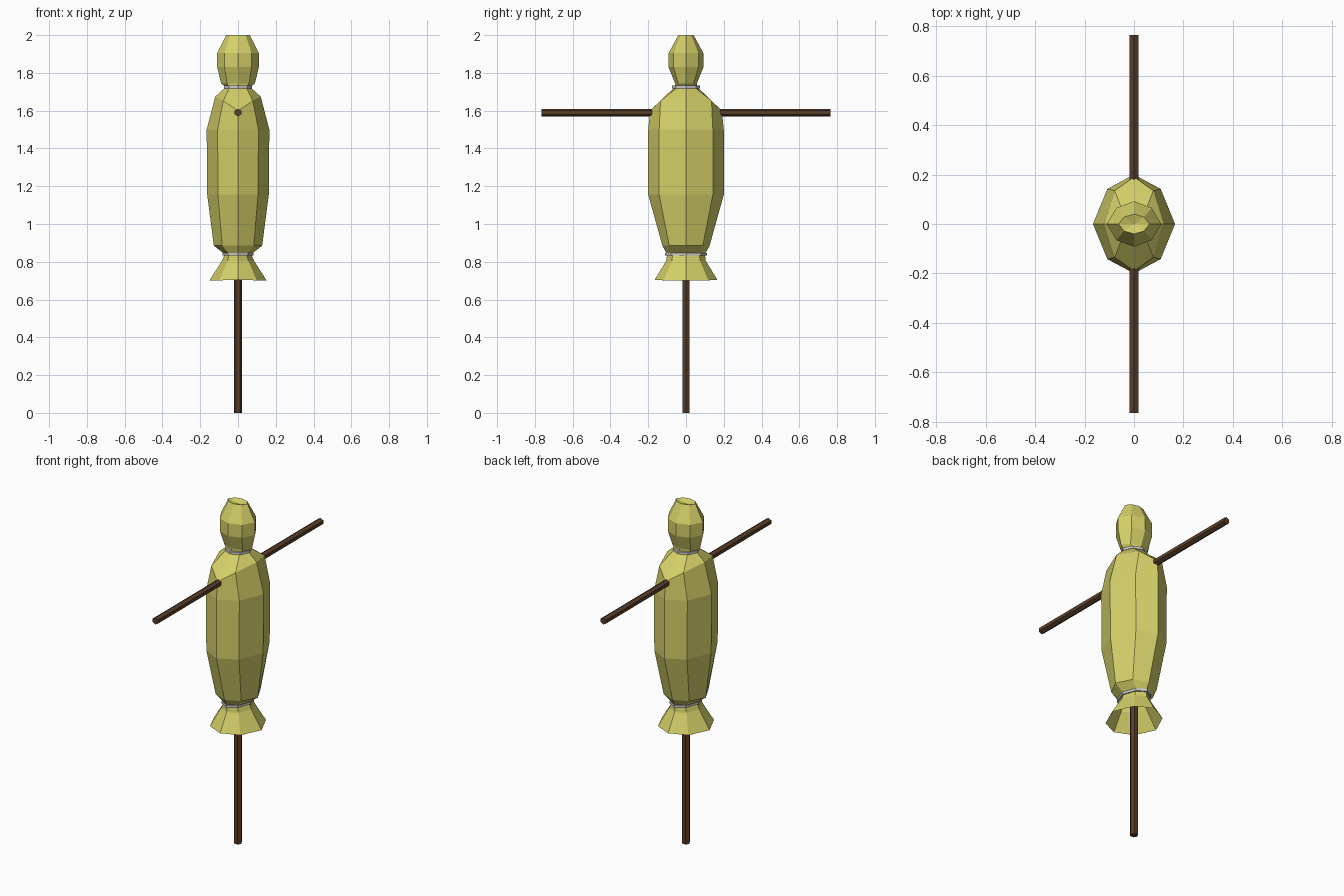
import bpy, bmesh, math
from mathutils import Matrix

if "Cube" in bpy.data.objects:
    bpy.data.objects.remove(bpy.data.objects["Cube"])


def material(name, rgb):
    m = bpy.data.materials.new(name)
    m.diffuse_color = (*rgb, 1)
    m.use_nodes = True
    m.node_tree.nodes["Principled BSDF"].inputs["Base Color"].default_value = m.diffuse_color
    return m


cloth = material("straw_cloth", (0.66, 0.63, 0.14))
wood = material("dark_wood", (0.10, 0.05, 0.023))


def finish(name, bm, mat=None):
    me = bpy.data.meshes.new(name)
    bm.to_mesh(me)
    bm.free()
    ob = bpy.data.objects.new(name, me)
    bpy.context.collection.objects.link(ob)
    if mat:
        me.materials.append(mat)
    return ob


def loft(name, rows, mat=None, dent=None, closed=False):
    """Eight-sided rings; row = (x half, y half, z at the sides, z at front/back)."""
    bm = bmesh.new()
    rings = []
    for rx, ry, zs, zf in rows:
        ring = []
        for i in range(8):
            a = i * math.pi / 4
            kx, ky = (0.65, 0.71) if i % 2 else (1, 1)
            sx = math.copysign(kx, math.cos(a)) if i not in (2, 6) else 0
            sy = math.copysign(ky, math.sin(a)) if i not in (0, 4) else 0
            z = zf if i in (2, 6) else (zs if i in (0, 4) else zs * 0.7 + zf * 0.3)
            ring.append(bm.verts.new((rx * sx, ry * sy, z)))
        rings.append(ring)
    pairs = list(zip(rings, rings[1:]))
    if closed:
        pairs.append((rings[-1], rings[0]))
    for lo, hi in pairs:
        for i in range(8):
            j = (i + 1) % 8
            bm.faces.new((lo[i], lo[j], hi[j], hi[i]))
    # dented crown
    if dent:
        c = bm.verts.new((0, 0, dent))
        for i in range(8):
            bm.faces.new((rings[-1][i], rings[-1][(i + 1) % 8], c))
    return finish(name, bm, mat)


def pole(name, length, radius, matrix):
    bm = bmesh.new()
    bmesh.ops.create_cone(bm, cap_ends=True, segments=6, radius1=radius,
                          radius2=radius, depth=length, matrix=matrix)
    return finish(name, bm, wood)


# flared hem, open underneath
loft("hem", [(0.152, 0.166, 0.70, 0.705), (0.085, 0.105, 0.805, 0.805),
             (0.07, 0.10, 0.84, 0.84)], cloth)
# stuffed body
loft("body", [(0.07, 0.10, 0.84, 0.84), (0.128, 0.125, 0.885, 0.885),
              (0.163, 0.20, 1.155, 1.155), (0.166, 0.20, 1.50, 1.50),
              (0.12, 0.19, 1.675, 1.60), (0.065, 0.06, 1.725, 1.725)], cloth)
# head sack
loft("head", [(0.065, 0.06, 1.725, 1.725), (0.09, 0.058, 1.745, 1.745),
              (0.11, 0.092, 1.83, 1.83), (0.11, 0.092, 1.905, 1.905),
              (0.062, 0.04, 2.0, 2.0)], cloth, dent=1.985)

# grey cord ties
for name, rx, ry, z in (("neck_tie", 0.068, 0.066, 1.725), ("waist_tie", 0.074, 0.104, 0.84)):
    t = 0.007
    loft(name, [(rx + t, ry + t, z - t, z - t), (rx + t, ry + t, z + t, z + t),
                (rx - t, ry - t, z + t, z + t), (rx - t, ry - t, z - t, z - t)], closed=True)

# upright post and crossbar
quarter = Matrix.Rotation(math.pi / 2, 4, 'Z')
post = pole("post", 1.72, 0.022, Matrix.Translation((0, 0, 0.86)) @ quarter)
xs = [v.co.x for v in post.data.vertices]
if max(xs) < 0.021:  # keep post corners toward the sides
    post.data.transform(quarter)
pole("crossbar", 1.53, 0.020, Matrix.Translation((0, 0, 1.59)) @ Matrix.Rotation(math.pi / 2, 4, 'X'))
